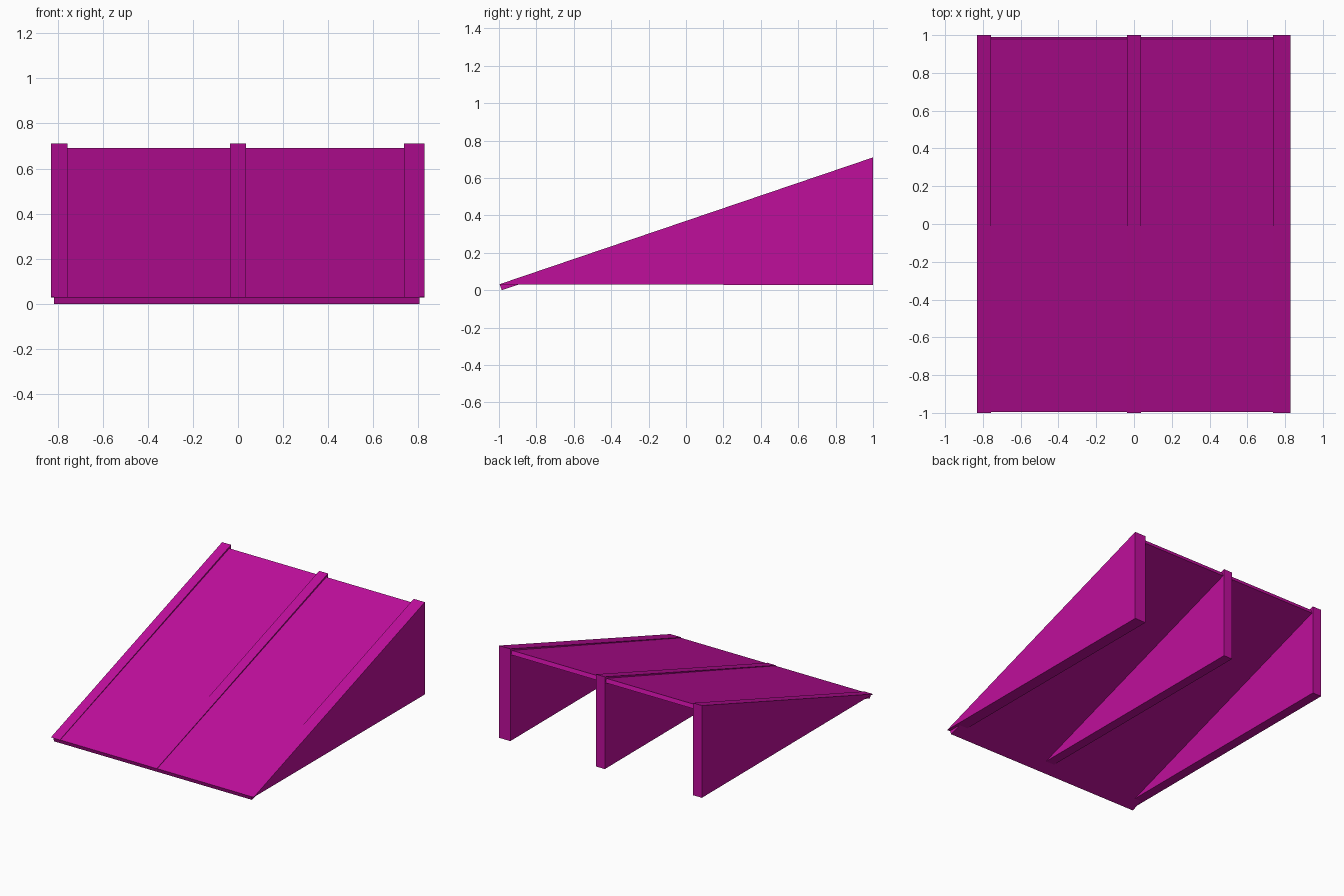
import bpy
import bmesh

if "Cube" in bpy.data.objects:
    bpy.data.objects.remove(bpy.data.objects["Cube"], do_unlink=True)

# One flat colour for the whole ramp
COLOUR = (0.52, 0.0045, 0.33, 1)
magenta = bpy.data.materials.new("magenta")
magenta.use_nodes = True
magenta.diffuse_color = COLOUR
magenta.node_tree.nodes["Principled BSDF"].inputs["Base Color"].default_value = COLOUR


def side_extrusion(name, profile, x_min, x_max):
    """Extrude a (y, z) side profile across the width."""
    bm = bmesh.new()
    face = bm.faces.new([bm.verts.new((x_min, y, z)) for y, z in profile])
    result = bmesh.ops.extrude_face_region(bm, geom=[face])
    moved = [v for v in result["geom"] if isinstance(v, bmesh.types.BMVert)]
    bmesh.ops.translate(bm, verts=moved, vec=(x_max - x_min, 0, 0))
    bmesh.ops.recalc_face_normals(bm, faces=bm.faces)
    mesh = bpy.data.meshes.new(name)
    bm.to_mesh(mesh)
    bm.free()
    mesh.materials.append(magenta)
    obj = bpy.data.objects.new(name, mesh)
    bpy.context.collection.objects.link(obj)
    return obj


# Three wedge-shaped supports
wedge = [(-1, 0.031), (1, 0.028), (1, 0.71)]
for name, x_min, x_max in (
    ("right_support", -0.83, -0.757),
    ("middle_support", -0.036, 0.036),
    ("left_support", 0.737, 0.828),
):
    side_extrusion(name, wedge, x_min, x_max)

# Sloping deck, set just below the tops of the supports
deck = [(-0.985, 0), (0.99, 0.662), (0.98, 0.691), (-0.995, 0.029)]
side_extrusion("ramp_deck", deck, -0.815, 0.805)
